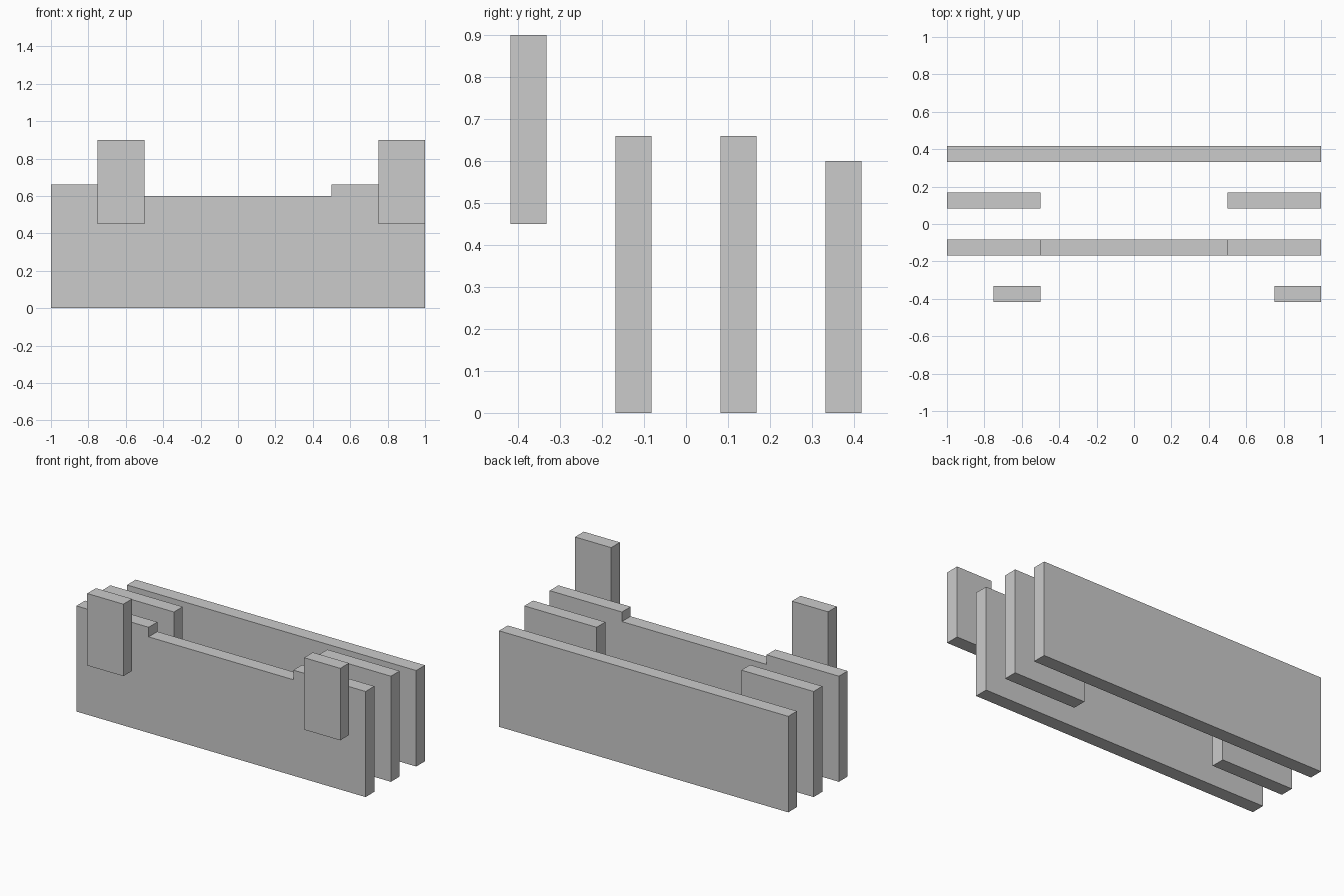
import bpy, bmesh

if "Cube" in bpy.data.objects:
    bpy.data.objects.remove(bpy.data.objects["Cube"])

T = 0.0865  # thickness of every panel


def panel(name, outline, y):
    """Extrude an x-z outline into a flat panel centred on y."""
    bm = bmesh.new()
    face = bm.faces.new([bm.verts.new((x, y - T / 2, z)) for x, z in outline])
    ext = bmesh.ops.extrude_face_region(bm, geom=[face])
    verts = [g for g in ext["geom"] if isinstance(g, bmesh.types.BMVert)]
    bmesh.ops.translate(bm, verts=verts, vec=(0, T, 0))
    bmesh.ops.recalc_face_normals(bm, faces=bm.faces)
    mesh = bpy.data.meshes.new(name)
    bm.to_mesh(mesh)
    bm.free()
    obj = bpy.data.objects.new(name, mesh)
    bpy.context.collection.objects.link(obj)
    return obj


def rect(x0, x1, z0, z1):
    return [(x0, z0), (x1, z0), (x1, z1), (x0, z1)]


# Full-width back panel
panel("back_panel", rect(-1, 1, 0, 0.6), 0.375)

# Pair of inner side panels
panel("inner_panel_left", rect(-1, -0.5, 0, 0.66), 0.125)
panel("inner_panel_right", rect(0.5, 1, 0, 0.66), 0.125)

# Notched panel, lower in the middle
right_half = [(1, 0), (1, 0.66), (0.5, 0.66), (0.5, 0.6)]
left_half = [(-x, z) for x, z in reversed(right_half)]
panel("notched_panel", right_half + left_half, -0.125)

# Two raised front plates, both offset to the right edge of their bay
for name, x in (("front_plate_left", -0.75), ("front_plate_right", 0.75)):
    panel(name, rect(x, x + 0.25, 0.45, 0.9), -0.375)
